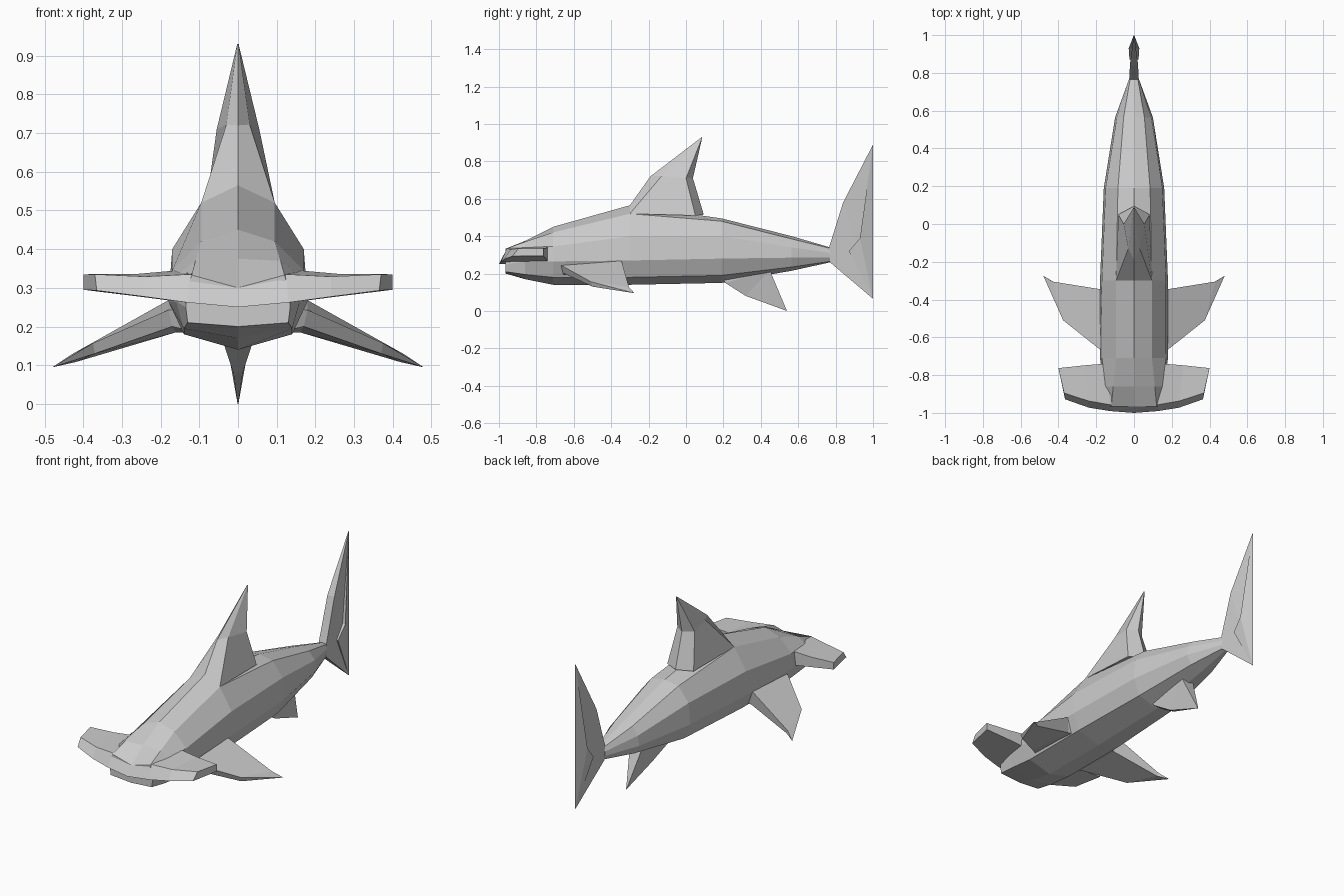
import bpy, bmesh

if "Cube" in bpy.data.objects:
    bpy.data.objects.remove(bpy.data.objects["Cube"])


def finish(name, bm):
    bmesh.ops.remove_doubles(bm, verts=bm.verts, dist=0.0005)
    bmesh.ops.recalc_face_normals(bm, faces=bm.faces)
    mesh = bpy.data.meshes.new(name)
    bm.to_mesh(mesh)
    bm.free()
    ob = bpy.data.objects.new(name, mesh)
    bpy.context.collection.objects.link(ob)
    return ob


def loft(name, rings):
    """Skin closed rings of equal length and cap both ends."""
    bm = bmesh.new()
    vs = [[bm.verts.new(p) for p in r] for r in rings]
    n = len(rings[0])
    for a, b in zip(vs, vs[1:]):
        for i in range(n):
            j = (i + 1) % n
            bm.faces.new((a[i], a[j], b[j], b[i]))
    bm.faces.new(vs[0])
    bm.faces.new(vs[-1])
    return finish(name, bm)


def mirrored(half):
    """Complete a half ring whose first and last points lie on x = 0."""
    return half + [(-x, y, z) for x, y, z in half[-2:0:-1]]


def plate(name, outline):
    """Upright fin from (y, z, half thickness) points."""
    bm = bmesh.new()
    right = [bm.verts.new((w, y, z)) for y, z, w in outline]
    left = [bm.verts.new((-w, y, z)) for y, z, w in outline]
    sides = [bm.faces.new(right), bm.faces.new(left[::-1])]
    n = len(outline)
    for i in range(n):
        j = (i + 1) % n
        bm.faces.new((right[i], left[i], left[j], right[j]))
    bmesh.ops.triangulate(bm, faces=sides)
    return finish(name, bm)


# Body: half cross-sections (x, z) from back ridge to belly
sections = {
    -0.965: [(0, .30), (.12, .333), (.13, .30), (.135, .25), (.13, .21), (0, .20)],
    -0.86: [(0, .375), (.11, .37), (.155, .335), (.16, .265), (.14, .195), (0, .17)],
    -0.71: [(0, .45), (.095, .42), (.17, .345), (.18, .265), (.14, .18), (0, .14)],
    -0.30: [(0, .565), (.095, .52), (.17, .40), (.18, .27), (.14, .18), (0, .14)],
    0.19: [(0, .495), (.085, .48), (.15, .40), (.16, .28), (.12, .19), (0, .15)],
    0.565: [(0, .40), (.055, .385), (.09, .34), (.10, .285), (.07, .235), (0, .215)],
    0.77: [(0, .34), (.02, .335), (.025, .31), (.025, .285), (.02, .265), (0, .26)],
}
loft("body", [mirrored([(x, y, z) for x, z in half]) for y, half in sections.items()])

# Hammer head: rings across x (front bottom, front top, back top, back bottom)
wing = [
    [(0, -1.0, .25), (0, -.965, .30), (0, -.74, .34), (0, -.74, .265)],
    [(.13, -.99, .262), (.125, -.957, .335), (.16, -.74, .345), (.16, -.74, .265)],
    [(.24, -.972, .277), (.24, -.937, .329), (.26, -.748, .336), (.26, -.748, .278)],
    [(.365, -.928, .293), (.37, -.895, .335), (.40, -.763, .335), (.40, -.763, .295)],
]
other = [[(-x, y, z) for x, y, z in ring] for ring in wing[:0:-1]]
loft("hammer_head", other + wing)

# Dorsal fin: wide root blending into the back, narrowing to a point
loft("dorsal_fin", [
    mirrored([(0, -.30, .565), (.095, -.30, .52), (.083, .05, .51), (0, .095, .515)]),
    mirrored([(0, -.19, .72), (.03, -.13, .722), (.055, .0, .71), (0, .037, .71)]),
    mirrored([(0, .085, .93), (.002, .085, .93), (.002, .087, .928), (0, .087, .928)]),
])

# Tail fin and belly fin
plate("tail_fin", [(.765, .34, .024), (.84, .58, .022), (1.0, .89, 0.001),
                   (.93, .39, .028), (.87, .32, .024), (1.0, .065, 0.001),
                   (.77, .26, .022)])
plate("belly_fin", [(.20, .17, .035), (.21, .15, .035), (.32, .08, .012),
                    (.54, .0, .001), (.46, .19, .035), (.45, .22, .04)])

# Pectoral fins: tapered wedges (front top, back top, back bottom, front bottom)
for side, label in ((1, "left"), (-1, "right")):
    rings = [
        [(.13, -.68, .245), (.13, -.34, .275), (.13, -.355, .185), (.13, -.66, .19)],
        [(.18, -.665, .243), (.18, -.345, .268), (.16, -.36, .185), (.17, -.65, .20)],
        [(.375, -.51, .157), (.43, -.305, .128), (.42, -.31, .108), (.37, -.50, .13)],
        [(.48, -.275, .095)] * 4,
    ]
    bm_rings = [[(side * (x - .001 * i * (k == 3)), y, z) for i, (x, y, z) in enumerate(r)]
                for k, r in enumerate(rings)]
    loft("pectoral_fin_" + label, bm_rings)
